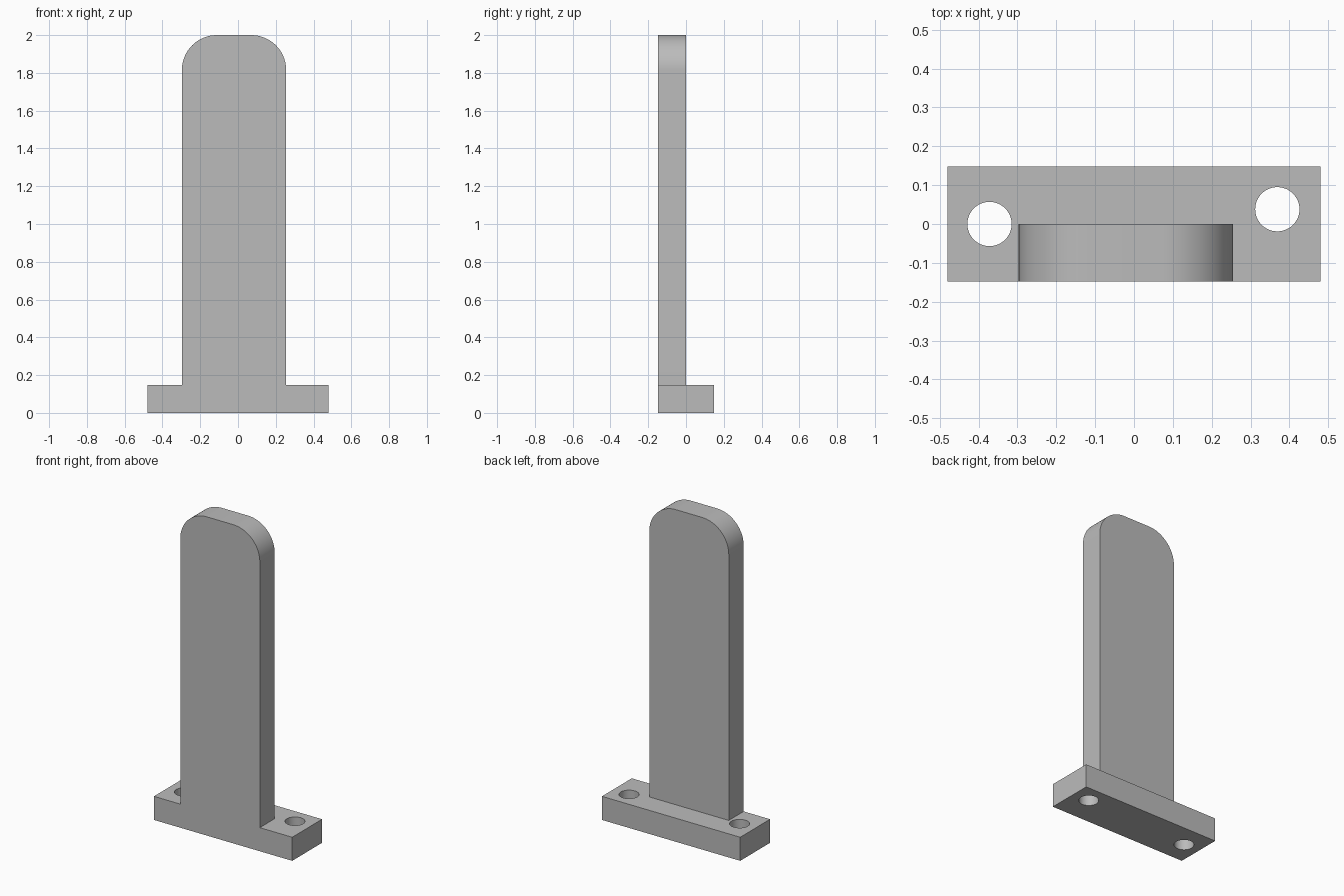
import bpy
import bmesh
from math import cos, sin, pi, radians

cube = bpy.data.objects.get("Cube")
if cube:
    bpy.data.objects.remove(cube, do_unlink=True)

HALF_X, HALF_Y, BASE_H, TOP = 0.48, 0.148, 0.148, 2.0
PLATE_L, PLATE_R, RADIUS = -0.297, 0.255, 0.185
HOLES = [(-0.372, 0.0), (0.369, 0.038)]
HOLE_R = 0.057

grey = bpy.data.materials.new("plain grey")
grey.use_nodes = True
colour = (0.5, 0.5, 0.5, 1)
grey.diffuse_color = colour
grey.node_tree.nodes["Principled BSDF"].inputs["Base Color"].default_value = colour


def prism(name, outline, direction):
    """Extrude a closed outline of 3D points along a direction."""
    bm = bmesh.new()
    face = bm.faces.new([bm.verts.new(p) for p in outline])
    out = bmesh.ops.extrude_face_region(bm, geom=[face])
    moved = [v for v in out["geom"] if isinstance(v, bmesh.types.BMVert)]
    bmesh.ops.translate(bm, verts=moved, vec=direction)
    bmesh.ops.recalc_face_normals(bm, faces=bm.faces)
    mesh = bpy.data.meshes.new(name)
    bm.to_mesh(mesh)
    bm.free()
    mesh.materials.append(grey)
    obj = bpy.data.objects.new(name, mesh)
    bpy.context.collection.objects.link(obj)
    return obj


def arc(cx, cy, r, start, end, steps):
    angles = [start + (end - start) * i / steps for i in range(steps + 1)]
    return [(cx + r * cos(a), cy + r * sin(a)) for a in angles]


def combine(target, tool, operation):
    mod = target.modifiers.new(operation.title(), "BOOLEAN")
    mod.object, mod.operation, mod.solver = tool, operation, "EXACT"
    bpy.context.view_layer.objects.active = target
    bpy.ops.object.modifier_apply(modifier=mod.name)
    bpy.data.objects.remove(tool, do_unlink=True)


# Upright with rounded top corners, joined to the foot along a flush front
profile = [(-HALF_X, 0), (HALF_X, 0), (HALF_X, BASE_H), (PLATE_R, BASE_H)]
profile += arc(PLATE_R - RADIUS, TOP - RADIUS, RADIUS, 0, pi / 2, 24)
profile += arc(PLATE_L + RADIUS, TOP - RADIUS, RADIUS, pi / 2, pi, 24)
profile += [(PLATE_L, BASE_H), (-HALF_X, BASE_H)]
bracket = prism("upright_bracket", [(x, -HALF_Y, z) for x, z in profile], (0, HALF_Y, 0))

# Rear half of the foot
foot = [(-HALF_X, 0), (HALF_X, 0), (HALF_X, BASE_H), (-HALF_X, BASE_H)]
rear = prism("rear_foot", [(x, -HALF_Y / 2, z) for x, z in foot], (0, HALF_Y * 1.5, 0))
combine(bracket, rear, "UNION")

# Through holes for the fixings
for x, y in HOLES:
    circle = arc(x, y, HOLE_R, 0, 2 * pi, 48)[:-1]
    cutter = prism("hole_cutter", [(px, py, -0.1) for px, py in circle], (0, 0, BASE_H + 0.2))
    cutter.hide_render = True
    combine(bracket, cutter, "DIFFERENCE")

bpy.ops.object.select_all(action="DESELECT")
bracket.select_set(True)
bpy.context.view_layer.objects.active = bracket
bpy.ops.object.shade_smooth_by_angle(angle=radians(30))
